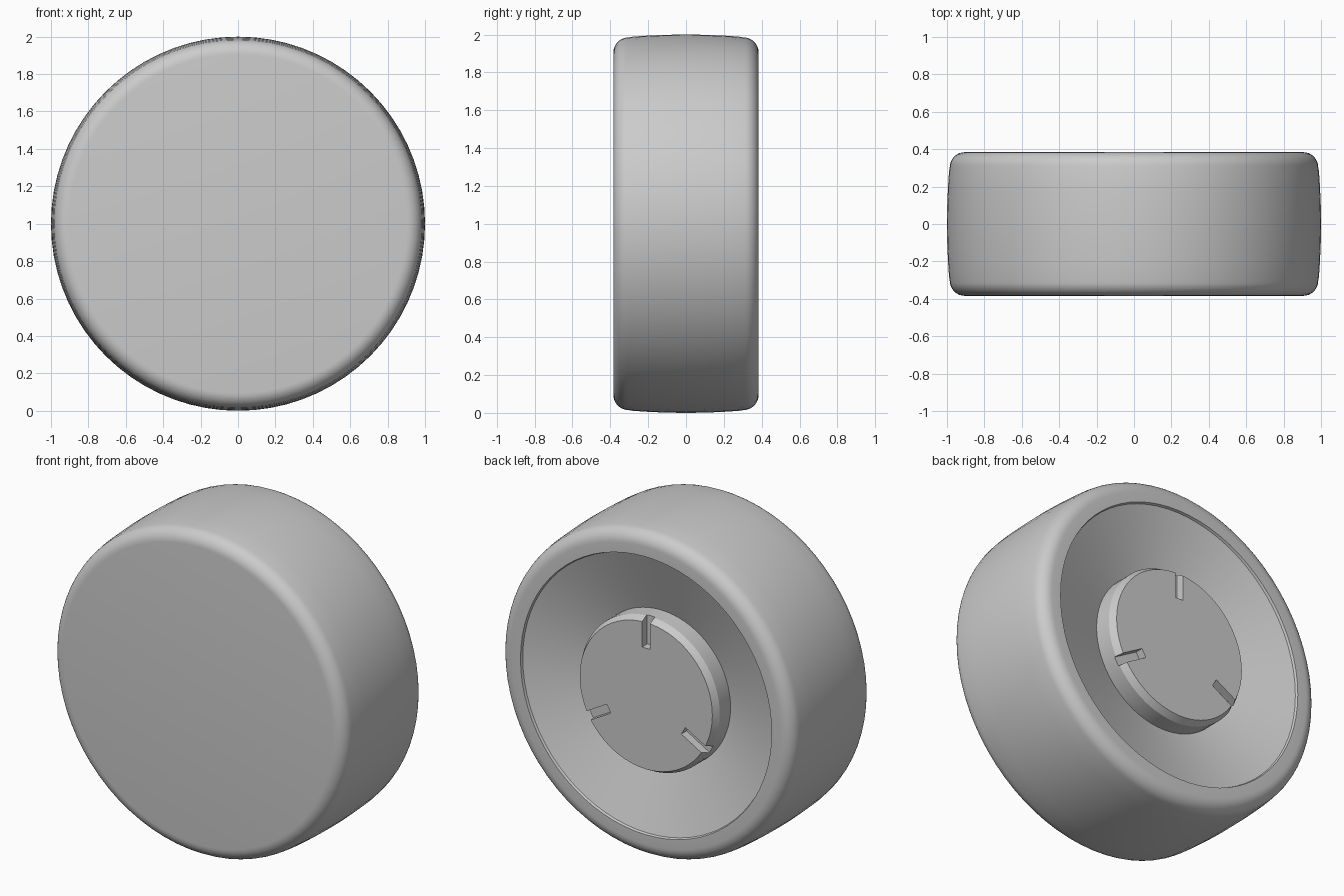
import bpy, bmesh
from math import cos, sin, pi, radians
from mathutils import Matrix, Vector

cube = bpy.data.objects.get("Cube")
if cube:
    bpy.data.objects.remove(cube, do_unlink=True)

SEGMENTS = 72
HALF = 0.384          # half the wheel width
CENTRE = Vector((0, 0, 1))

grey = bpy.data.materials.new("plain grey")
grey.use_nodes = True
colour = (0.6, 0.6, 0.6, 1)
grey.diffuse_color = colour
grey.node_tree.nodes["Principled BSDF"].inputs["Base Color"].default_value = colour


def add_object(name, bm):
    bmesh.ops.recalc_face_normals(bm, faces=bm.faces)
    mesh = bpy.data.meshes.new(name)
    bm.to_mesh(mesh)
    bm.free()
    mesh.materials.append(grey)
    obj = bpy.data.objects.new(name, mesh)
    obj.location = CENTRE
    bpy.context.collection.objects.link(obj)
    return obj


def select_only(obj):
    bpy.ops.object.select_all(action='DESELECT')
    obj.select_set(True)
    bpy.context.view_layer.objects.active = obj


def lathe(name, profile):
    """Spin (radius, y) points around the axle."""
    bm = bmesh.new()
    verts = [bm.verts.new((0, y, r)) for r, y in profile]
    edges = [bm.edges.new(pair) for pair in zip(verts, verts[1:])]
    bmesh.ops.spin(bm, geom=verts + edges, cent=(0, 0, 0), axis=(0, 1, 0),
                   angle=2 * pi, steps=SEGMENTS, use_merge=True)
    bmesh.ops.remove_doubles(bm, verts=bm.verts, dist=1e-5)
    return add_object(name, bm)


# Tyre: crowned tread with rounded shoulders, flat front, dished back
half_tread = [(1.0 - 0.14 * y * y, y) for y in (0.0, 0.1, 0.2, 0.28)]
for i in range(9):
    a = i * pi / 16
    half_tread.append((0.905 + 0.08 * cos(a), 0.304 + 0.08 * sin(a)))
front_half = [(r, -y) for r, y in reversed(half_tread)]
dish = [(0.845, HALF), (0.84, HALF - 0.015), (0.45, HALF - 0.15), (0, HALF - 0.15)]
wheel = lathe("wheel_body", [(0, -HALF)] + front_half + half_tread[1:] + dish)

# Hub: chamfered disc standing in the dish
hub = lathe("hub", [(0, HALF - 0.2), (0.468, HALF - 0.2), (0.468, HALF - 0.04),
                    (0.446, HALF), (0, HALF)])

# Three radial slots cut in the hub
bm = bmesh.new()
for k in range(3):
    place = (Matrix.Rotation(radians(120 * k), 4, 'Y')
             @ Matrix.Translation((0, HALF, 0.41))
             @ Matrix.Diagonal((0.054, 0.1, 0.24, 1)))
    bmesh.ops.create_cube(bm, size=1, matrix=place)
cutter = add_object("slot_cutter", bm)
cutter.hide_render = True
select_only(hub)
cut = hub.modifiers.new("slots", 'BOOLEAN')
cut.operation = 'DIFFERENCE'
cut.solver = 'EXACT'
cut.object = cutter
bpy.ops.object.modifier_apply(modifier=cut.name)
bpy.data.objects.remove(cutter, do_unlink=True)

for obj in (wheel, hub):
    select_only(obj)
    bpy.ops.object.shade_smooth_by_angle(angle=radians(18))
